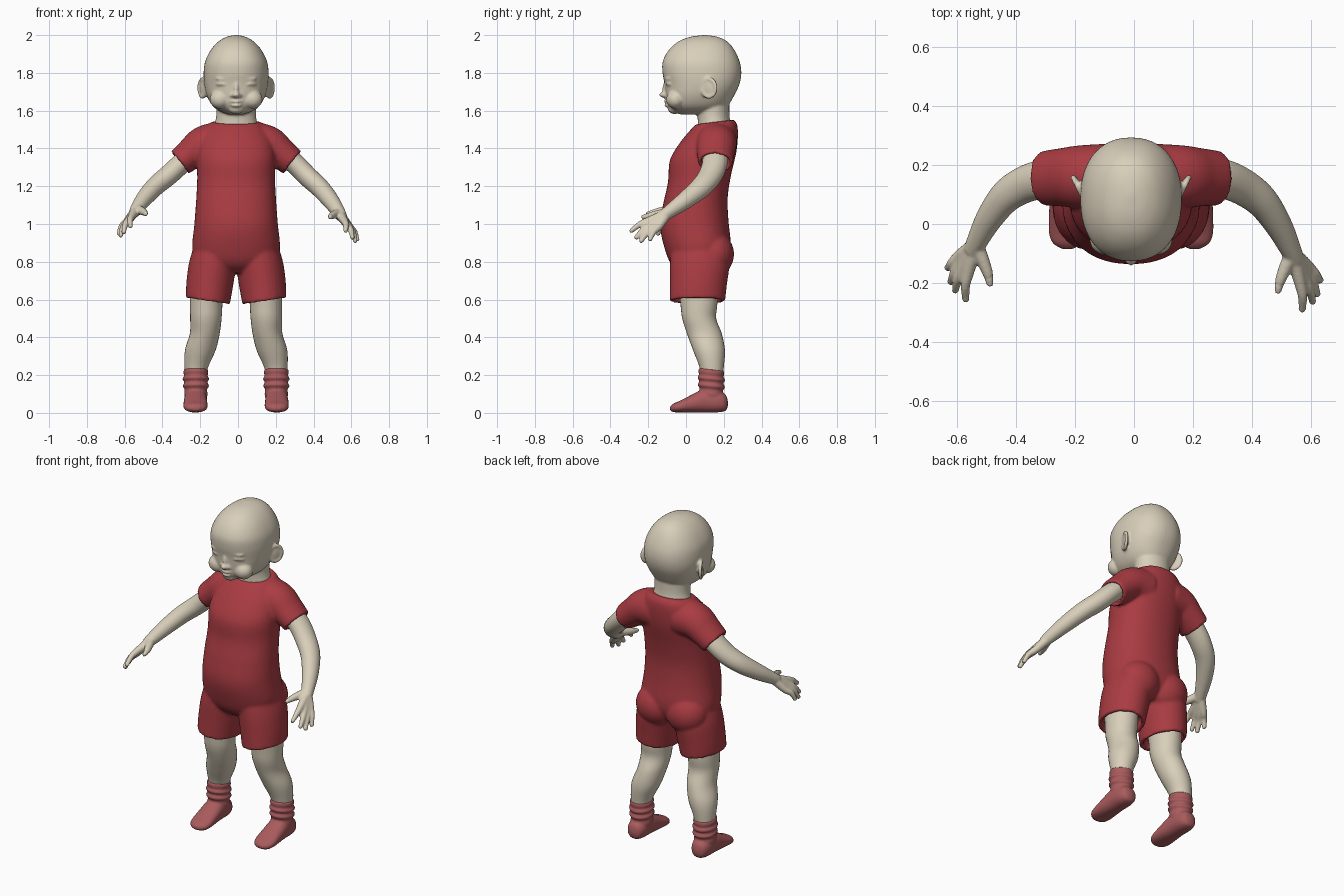
import bpy, bmesh, math
from mathutils import Vector, Matrix

cube = bpy.data.objects.get("Cube")
if cube:
    bpy.data.objects.remove(cube, do_unlink=True)


def material(name, rgb):
    m = bpy.data.materials.new(name)
    m.use_nodes = True
    m.diffuse_color = (*rgb, 1)
    bsdf = next(n for n in m.node_tree.nodes if n.type == 'BSDF_PRINCIPLED')
    bsdf.inputs["Base Color"].default_value = (*rgb, 1)
    bsdf.inputs["Roughness"].default_value = 0.7
    return m


SKIN = material("pale skin", (0.69, 0.62, 0.49))
RED = material("romper red", (0.40, 0.045, 0.055))
PINK = material("sock pink", (0.40, 0.105, 0.11))


def spline(rows, steps=5):
    """Catmull-Rom resampling of rows of numbers."""
    out = []
    for i in range(len(rows) - 1):
        a, b, c, d = (rows[max(i - 1, 0)], rows[i], rows[i + 1],
                      rows[min(i + 2, len(rows) - 1)])
        for k in range(steps):
            t = k / steps
            out.append([q + 0.5 * t * (r - p + t * (2 * p - 5 * q + 4 * r - s
                        + t * (3 * (q - r) + s - p)))
                        for p, q, r, s in zip(a, b, c, d)])
    return out + [list(rows[-1])]


def tube(bm, rows, side=1, axis=None, power=2.0, wall=0, seg=32):
    """Loft of rows (x, y, z, radius u, radius v); wall hollows the far end."""
    rows = spline(rows)
    pts = [Vector((side * r[0], r[1], r[2])) for r in rows]
    frames = []
    for i, p in enumerate(pts):
        if axis:
            t = Vector((side * axis[0], axis[1], axis[2])).normalized()
        else:
            t = (pts[min(i + 1, len(pts) - 1)] - pts[max(i - 1, 0)]).normalized()
        frames.append((p, t, max(rows[i][3], 0.002), max(rows[i][4], 0.002)))
    if wall:
        p, t, ru, rv = frames[-1]
        back = (pts[-2] - p).normalized()
        frames += [(p + back * d, t, ru - wall, rv - wall) for d in (0, 0.025, 0.05)]
    rings = []
    for p, t, ru, rv in frames:
        ref = Vector((0, 0, 1)) if abs(t.y) > 0.95 else Vector((0, 1, 0))
        v = (ref - t * ref.dot(t)).normalized()
        u = v.cross(t)
        ring = []
        for k in range(seg):
            a = 2 * math.pi * k / seg
            c, s = math.cos(a), math.sin(a)
            c = math.copysign(abs(c) ** (2 / power), c)
            s = math.copysign(abs(s) ** (2 / power), s)
            ring.append(bm.verts.new(p + u * (ru * c) + v * (rv * s)))
        rings.append(ring)
    for a, b in zip(rings, rings[1:]):
        for k in range(seg):
            j = (k + 1) % seg
            bm.faces.new((a[k], a[j], b[j], b[k]))
    bm.faces.new(rings[0])
    bm.faces.new(rings[-1])


def ball(bm, loc, radii, turn=0):
    m = (Matrix.Translation(loc) @ Matrix.Rotation(math.radians(turn), 4, 'Z')
         @ Matrix.Diagonal((*radii, 1)))
    bmesh.ops.create_uvsphere(bm, u_segments=24, v_segments=14, radius=1, matrix=m)


def finish(bm, name, mat, x=-0.01, voxel=0, smooth=3):
    bmesh.ops.recalc_face_normals(bm, faces=bm.faces)
    for f in bm.faces:
        f.smooth = True
    me = bpy.data.meshes.new(name)
    bm.to_mesh(me)
    bm.free()
    me.materials.append(mat)
    ob = bpy.data.objects.new(name, me)
    ob.location.x = x
    bpy.context.collection.objects.link(ob)
    if voxel:
        r = ob.modifiers.new("Blend", 'REMESH')
        r.mode = 'VOXEL'
        r.voxel_size = voxel
        r.use_smooth_shade = True
        s = ob.modifiers.new("Soften", 'SMOOTH')
        s.factor = 0.5
        s.iterations = smooth
    return ob


def levels(rows):
    """Rows (z, half width, front y, back y) to loft rows."""
    return [(0, (f + b) / 2, z, w, (b - f) / 2) for z, w, f, b in rows]


# Head, neck and face
bm = bmesh.new()
tube(bm, levels([
    (1.58, .04, -.03, .12), (1.60, .092, -.072, .19), (1.63, .128, -.097, .225),
    (1.68, .155, -.107, .255), (1.74, .169, -.113, .283), (1.80, .172, -.124, .293),
    (1.86, .164, -.123, .284), (1.92, .135, -.092, .257), (1.965, .095, -.042, .22),
    (1.99, .052, .02, .17), (2.0, .01, .09, .11)]), axis=(0, 0, 1), power=2.25, seg=48)
tube(bm, [(0, .15, 1.44, .125, .095), (0, .15, 1.52, .115, .088),
          (0, .145, 1.58, .105, .085), (0, .14, 1.68, .11, .09)], axis=(0, 0, 1))
ball(bm, (0, -.115, 1.684), (.021, .026, .016))
ball(bm, (0, -.104, 1.715), (.013, .022, .04))
ball(bm, (0, -.098, 1.649), (.034, .020, .009))
ball(bm, (0, -.096, 1.628), (.029, .020, .009))
ball(bm, (0, -.06, 1.609), (.042, .036, .027))
for s in (1, -1):
    ball(bm, (s * .018, -.107, 1.681), (.013, .018, .011))
    ball(bm, (s * .085, -.055, 1.66), (.055, .05, .05))
    # eyelids and eyeball
    ball(bm, (s * .075, -.092, 1.77), (.036, .017, .008), s * 18)
    ball(bm, (s * .075, -.089, 1.755), (.027, .016, .010), s * 18)
    ball(bm, (s * .075, -.091, 1.74), (.034, .016, .007), s * 18)
    # ear disc and rim
    ball(bm, (s * .174, .122, 1.72), (.012, .040, .048), s * -25)
    for k in range(26):
        a = 2 * math.pi * k / 26
        y, z = .040 * math.cos(a), .048 * math.sin(a)
        ball(bm, (s * (.178 + .45 * y), .122 + .9 * y, 1.72 + z), (.010, .010, .010))
finish(bm, "head", SKIN, voxel=.007)

# Romper: torso, sleeves and shorts blended together
bm = bmesh.new()
tube(bm, levels([
    (.75, .11, -.02, .17), (.80, .20, -.075, .22), (.87, .232, -.108, .238),
    (1.0, .221, -.137, .226), (1.12, .212, -.123, .222), (1.24, .206, -.097, .24),
    (1.36, .208, -.086, .268), (1.45, .19, -.032, .276), (1.51, .155, .02, .272),
    (1.54, .128, .052, .255)]), axis=(0, -.12, 1), power=2.2, seg=48)
for s in (1, -1):
    tube(bm, [(.08, .16, 1.43, .115, .112), (.17, .16, 1.42, .10, .107),
              (.235, .158, 1.375, .085, .099), (.298, .155, 1.325, .075, .092)],
         side=s, wall=.018)
    tube(bm, [(.10, .07, .88, .12, .15), (.125, .072, .78, .125, .157),
              (.14, .066, .68, .124, .151), (.15, .06, .592, .118, .147)],
         side=s, axis=(-.15, 0, 1), wall=.022)
    ball(bm, (s * .10, .145, .84), (.125, .11, .12))
finish(bm, "romper", RED, voxel=.009, smooth=5)

KNUCKLES = [(.56, -.19, 1.02), (.575, -.18, 1.0), (.584, -.165, .988), (.59, -.145, .985)]
TIPS = [(.57, -.288, .965), (.605, -.262, .93), (.62, -.236, .912), (.63, -.19, .92)]

for s, side in ((1, "left"), (-1, "right")):
    def shift(p, r, v=None):
        """Row for the arm; the right hand is held a little higher and further back."""
        k = max(0, (p[0] - .3) / .33) if s < 0 else 0
        return (p[0], p[1] + .042 * k, p[2] + .03 * k, r, v or r)

    # Arm with palm, fingers and thumb
    bm = bmesh.new()
    tube(bm, [shift(r[:3], r[3], r[4]) for r in (
        (.22, .155, 1.39, .056, .068), (.30, .153, 1.32, .055, .067),
        (.37, .125, 1.25, .054, .063), (.435, .075, 1.19, .051, .057),
        (.49, -.005, 1.125, .045, .047), (.53, -.085, 1.068, .036, .036),
        (.548, -.125, 1.04, .030, .030))], side=s)
    for knuckle, tip in zip(KNUCKLES, TIPS):
        wrist = Vector((.537, -.10, 1.055)).lerp(Vector(knuckle), .15)
        mid = Vector(knuckle).lerp(Vector(tip), .5) + Vector((.006, -.004, .006))
        tube(bm, [shift(wrist, .026), shift(knuckle, .021), shift(mid, .0165),
                  shift(tip, .012)], side=s, seg=16)
        p = shift(tip, .013)
        ball(bm, (s * p[0], p[1], p[2]), (.013, .013, .013))
    tube(bm, [shift((.535, -.10, 1.06), .026), shift((.51, -.155, 1.05), .022),
              shift((.493, -.20, 1.042), .017), shift((.487, -.235, 1.035), .010)],
         side=s, seg=16)
    finish(bm, side + "_arm", SKIN, x=0, voxel=.006, smooth=3)

    # Leg
    bm = bmesh.new()
    tube(bm, [(.15, .06, .75, .09, .11), (.158, .068, .58, .086, .098),
              (.16, .07, .50, .083, .09), (.166, .097, .42, .079, .092),
              (.19, .122, .33, .081, .084), (.212, .137, .23, .060, .062),
              (.215, .14, .12, .05, .05)], side=s, axis=(0, 0, 1))
    finish(bm, side + "_leg", SKIN)

    # Sock: wrinkled cuff and foot
    bm = bmesh.new()
    folds = [(.23, .063), (.212, .066), (.196, .062), (.18, .071), (.162, .061),
             (.142, .070), (.124, .059), (.095, .062), (.05, .05)]
    tube(bm, [(.213, .134, z, r, r + .003) for z, r in folds], side=s, axis=(0, .1, 1))
    foot = [(.222, .05, .01, .01), (.21, .054, .04, .042), (.17, .06, .056, .057),
            (.10, .065, .06, .063), (.03, .049, .063, .047), (-.03, .034, .063, .031),
            (-.065, .027, .05, .023), (-.084, .023, .02, .01)]
    tube(bm, [(.215, y, z, rx, rz) for y, z, rx, rz in foot],
         side=s, axis=(0, -1, 0), power=2.3)
    finish(bm, side + "_sock", PINK, voxel=.006, smooth=2)
